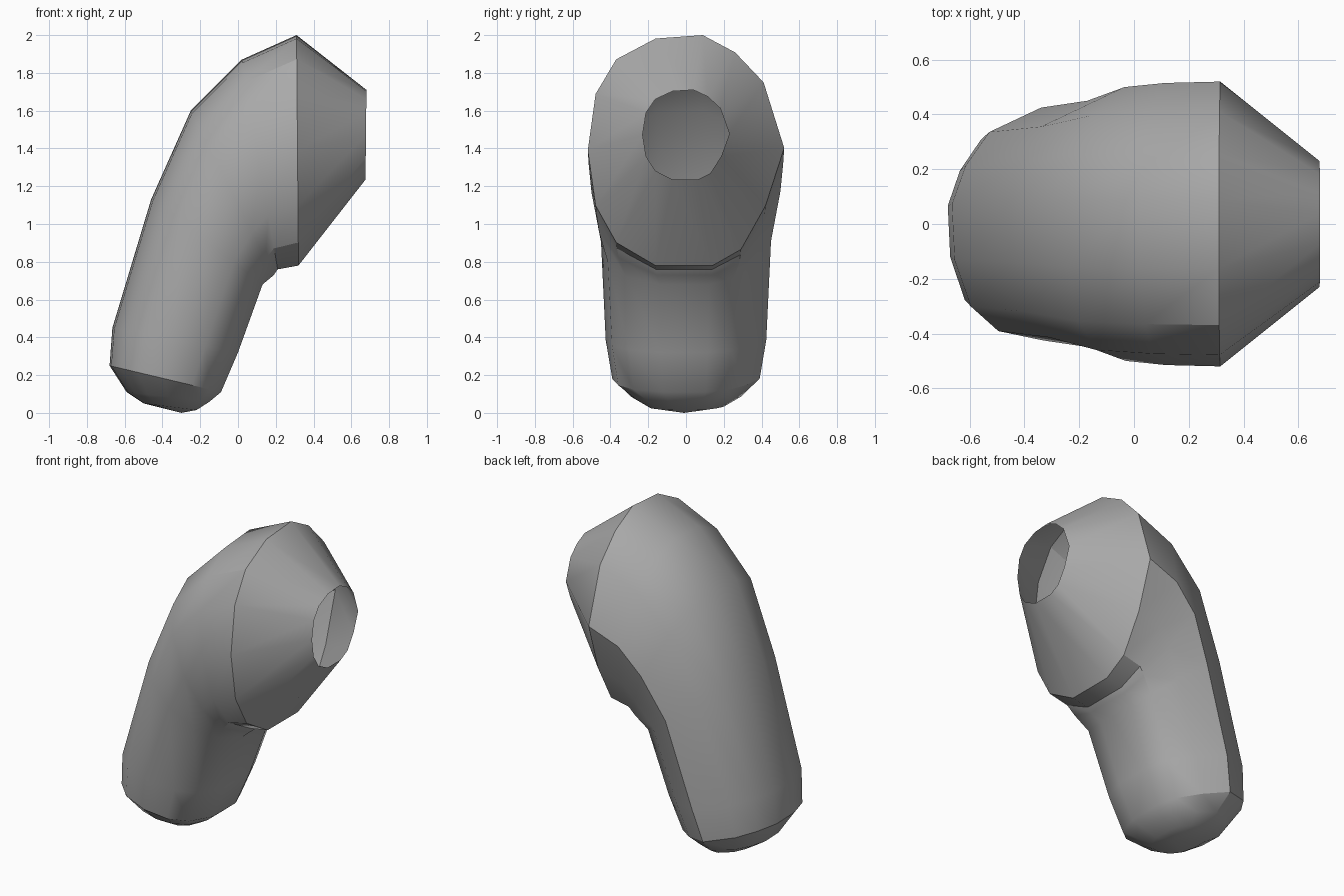
import bpy, bmesh, math
from mathutils import Vector

cube = bpy.data.objects.get("Cube")
if cube:
    bpy.data.objects.remove(cube, do_unlink=True)

grey = bpy.data.materials.new("mid grey")
grey.use_nodes = True
grey.diffuse_color = (0.4, 0.4, 0.4, 1)
grey.node_tree.nodes["Principled BSDF"].inputs["Base Color"].default_value = (0.4, 0.4, 0.4, 1)

# Unit cross-section: (sideways, towards outer side of the bend)
SECTION = [(-.31, .97), (.17, 1), (.5, .85), (.79, .59), (1, .02), (.81, -.48), (.56, -.86),
           (.27, -1), (-.31, -1), (-.71, -.8), (-.92, -.48), (-1, 0), (-.92, .49), (-.71, .79)]

# Rings along the bend: outer point (x, z), inner point (x, z), half width
RINGS = [
    ((-.50, .05), (-.22, .015), .20),   # rounded end
    ((-.59, .11), (-.15, .06), .29),
    ((-.68, .25), (-.09, .11), .39),    # end rim
    ((-.665, .45), (0, .32), .425),     # straight tube
    ((-.46, 1.13), (.13, .68), .45),    # elbow crease
    ((-.25, 1.60), (.19, .73), .50),
    ((.02, 1.87), (.21, .76), .515),
    ((.31, 2.0), (.32, .78), .52),      # collar rim
    ((.68, 1.71), (.675, 1.235), .23),  # open mouth
]


def add_ring(bm, outer, inner, width):
    a = Vector((outer[0], 0, outer[1]))
    b = Vector((inner[0], 0, inner[1]))
    mid, half = (a + b) / 2, (a - b) / 2
    return [bm.verts.new(mid + half * v + Vector((0, width * u, 0))) for u, v in SECTION]


bm = bmesh.new()
loops = [add_ring(bm, *ring) for ring in RINGS]
n = len(SECTION)
for low, high in zip(loops, loops[1:]):
    for i in range(n):
        j = (i + 1) % n
        bm.faces.new((low[i], low[j], high[j], high[i]))

# Closed tip of the rounded end
tip = bm.verts.new((-.30, -.01, 0))
for i in range(n):
    bm.faces.new((tip, loops[0][(i + 1) % n], loops[0][i]))
bmesh.ops.recalc_face_normals(bm, faces=bm.faces)

mesh = bpy.data.meshes.new("bent_tube")
bm.to_mesh(mesh)
bm.free()
mesh.materials.append(grey)
tube = bpy.data.objects.new("bent_tube", mesh)
bpy.context.collection.objects.link(tube)

bpy.context.view_layer.objects.active = tube
tube.select_set(True)
bpy.ops.object.shade_smooth_by_angle(angle=math.radians(30))
